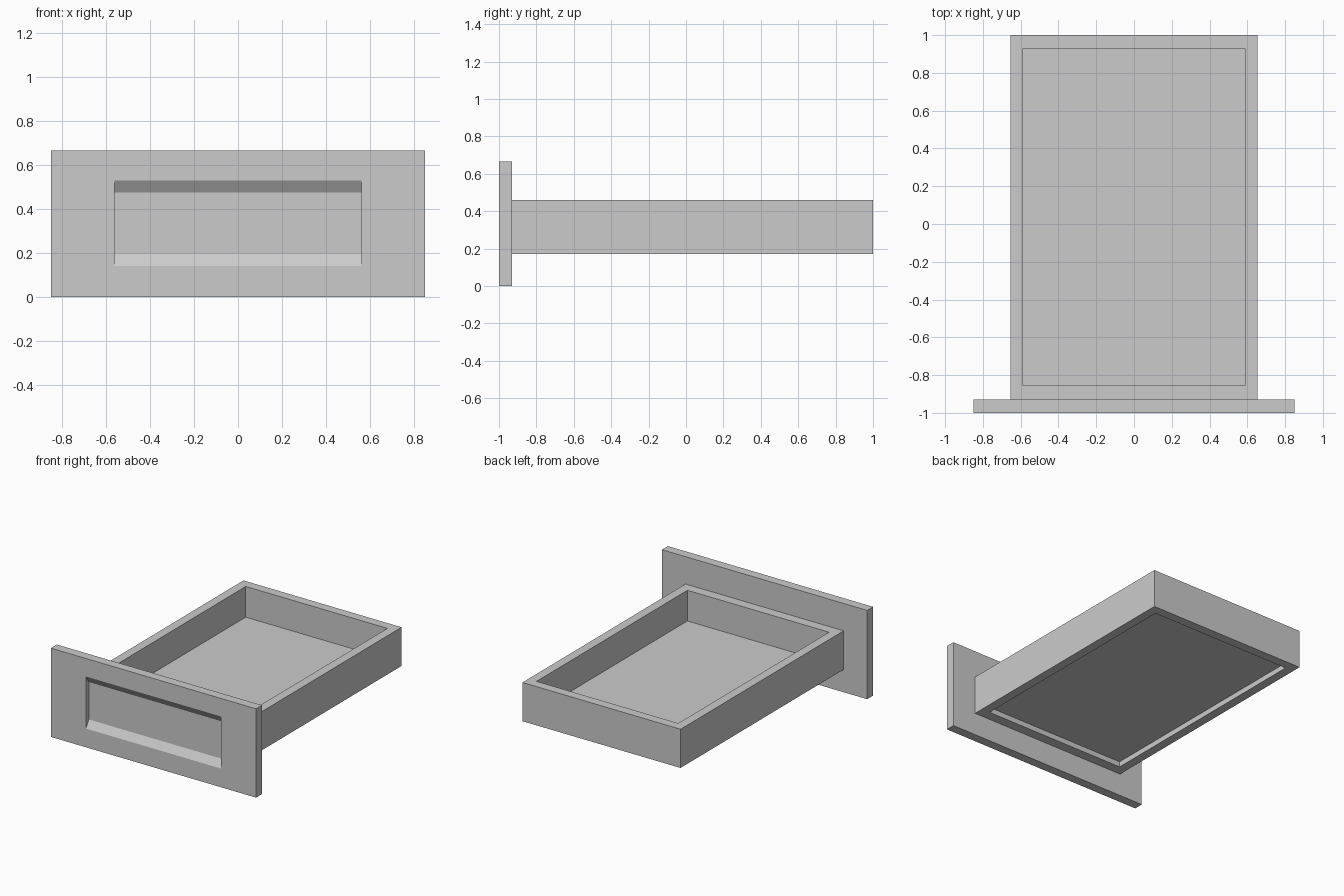
import bpy, bmesh
from mathutils import Vector

cube = bpy.data.objects.get("Cube")
if cube:
    bpy.data.objects.remove(cube, do_unlink=True)

grey = bpy.data.materials.new("plain grey")
grey.use_nodes = True
colour = (0.6, 0.6, 0.6, 1)
grey.diffuse_color = colour
grey.node_tree.nodes["Principled BSDF"].inputs["Base Color"].default_value = colour


def fit(verts, low, high):
    """Move the corners of a box or rectangle to the given bounds."""
    middle = sum((v.co for v in verts), Vector()) / len(verts)
    for v in verts:
        v.co = [high[i] if v.co[i] > middle[i] else low[i] for i in range(3)]


def new_box(low, high):
    bm = bmesh.new()
    bmesh.ops.create_cube(bm, size=1)
    fit(bm.verts[:], low, high)
    return bm


def recess(bm, direction, rim, floor):
    """Sink a pocket into the side facing a direction, from rim to floor bounds."""
    bm.normal_update()
    face = max(bm.faces, key=lambda f: f.normal.dot(Vector(direction)))
    for low, high in (rim, floor):
        bmesh.ops.inset_individual(bm, faces=[face], thickness=0.01)
        fit(face.verts[:], low, high)


def finish(bm, name):
    bmesh.ops.recalc_face_normals(bm, faces=bm.faces[:])
    mesh = bpy.data.meshes.new(name)
    bm.to_mesh(mesh)
    bm.free()
    mesh.materials.append(grey)
    bpy.context.collection.objects.link(bpy.data.objects.new(name, mesh))


# Front panel: pocket with upright ends and sloped top and bottom
front, back = -1.0, -0.93
panel = new_box((-0.85, front, 0), (0.85, back, 0.665))
pocket = front + 0.035
recess(panel, (0, -1, 0),
       ((-0.56, front, 0.14), (0.56, front, 0.53)),
       ((-0.56, pocket, 0.195), (0.56, pocket, 0.475)))
finish(panel, "front_panel")

# Drawer box: deep tray above, shallow recess under the thin floor
bottom, top = 0.17, 0.46
tray = new_box((-0.655, back, bottom), (0.655, 1, top))
for direction, rim_z, floor_z in ((1, top, 0.23), (-1, bottom, 0.21)):
    bounds = [((-0.587, -0.855, z), (0.587, 0.93, z)) for z in (rim_z, floor_z)]
    recess(tray, (0, 0, direction), *bounds)
finish(tray, "drawer_box")
